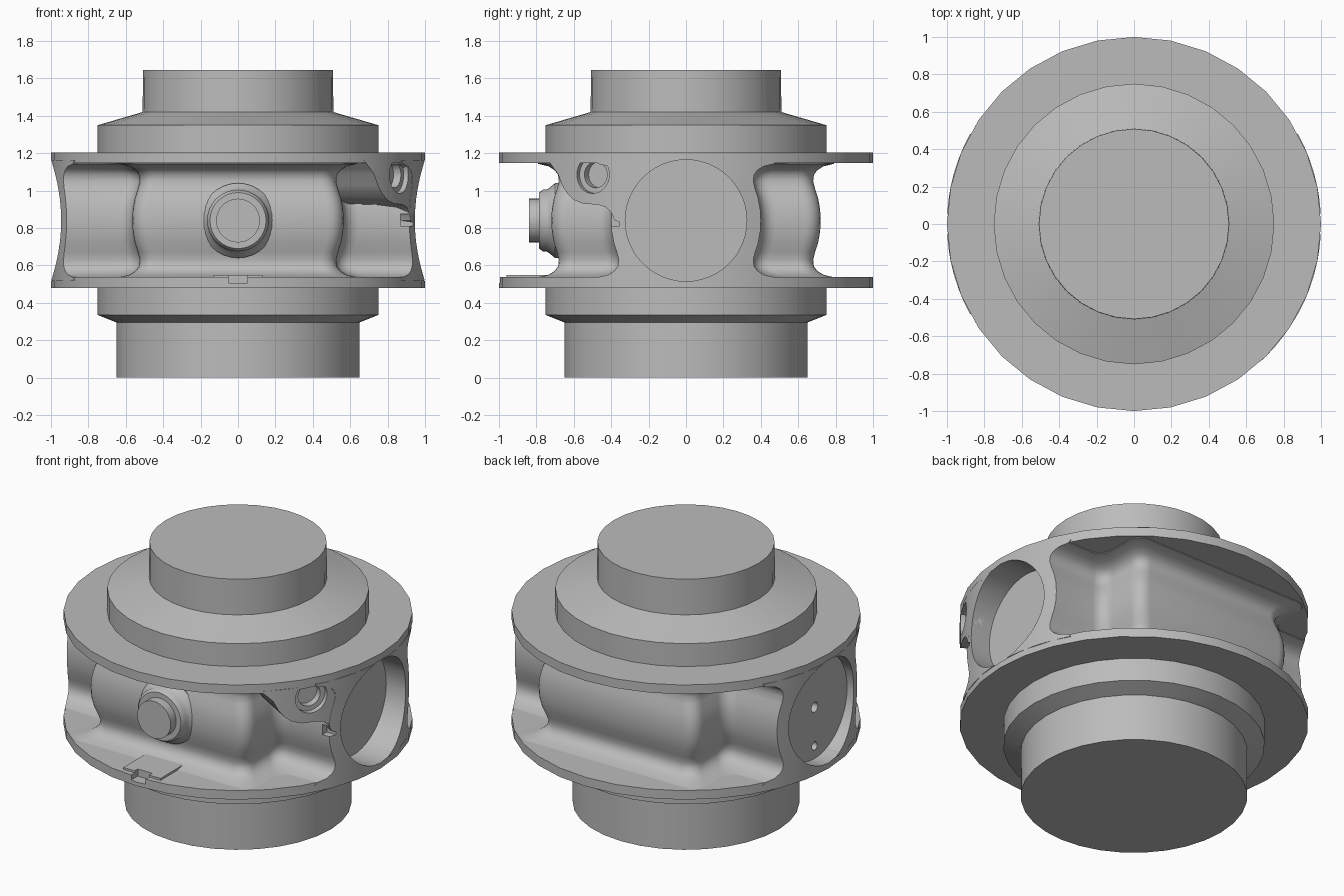
import bpy, bmesh
from math import pi, sin, cos, asin, radians
from mathutils import Matrix, Vector

cube = bpy.data.objects.get("Cube")
if cube:
    bpy.data.objects.remove(cube)

steel = bpy.data.materials.new("plain_grey")
steel.use_nodes = True
GREY = (0.5, 0.5, 0.5, 1)
steel.diffuse_color = GREY
steel.node_tree.nodes["Principled BSDF"].inputs["Base Color"].default_value = GREY

MID = 0.84                      # height of the housing's middle plane
cutters = []


def finish(name, bm, matrix=None):
    bmesh.ops.remove_doubles(bm, verts=bm.verts, dist=1e-5)
    bmesh.ops.recalc_face_normals(bm, faces=bm.faces)
    if matrix:
        bm.transform(matrix)
    mesh = bpy.data.meshes.new(name)
    bm.to_mesh(mesh)
    bm.free()
    mesh.materials.append(steel)
    ob = bpy.data.objects.new(name, mesh)
    bpy.context.collection.objects.link(ob)
    return ob


def lathe(name, profile, segments=32, matrix=None):
    """Revolve (radius, height) points about z."""
    bm = bmesh.new()
    vs = [bm.verts.new((r, 0, z)) for r, z in profile]
    es = [bm.edges.new(pair) for pair in zip(vs, vs[1:])]
    bmesh.ops.spin(bm, geom=vs + es, axis=(0, 0, 1), cent=(0, 0, 0),
                   steps=segments, angle=2 * pi)
    return finish(name, bm, matrix)


def along(direction, origin):
    """Matrix that points local z along a direction."""
    turn = Vector(direction).to_track_quat('Z', 'Y').to_matrix().to_4x4()
    return Matrix.Translation(origin) @ turn


def rod(name, radius, start, end, direction, origin, segments=32):
    return lathe(name, [(0, start), (radius, start), (radius, end), (0, end)],
                 segments, along(direction, origin))


def block(name, low, high):
    bm = bmesh.new()
    bmesh.ops.create_cube(bm, size=1)
    low, high = Vector(low), Vector(high)
    size = high - low
    return finish(name, bm, Matrix.Translation((low + high) / 2) @ Matrix.Diagonal((*size, 1)))


def cutter(ob):
    ob.hide_render = True
    cutters.append(ob)
    return ob


def cut(ob, tool, operation='DIFFERENCE'):
    mod = ob.modifiers.new("cut", 'BOOLEAN')
    mod.operation, mod.solver, mod.object = operation, 'EXACT', tool
    bpy.context.view_layer.objects.active = ob
    bpy.ops.object.modifier_apply(modifier=mod.name)


# Stems, shoulders and flanges
lower = lathe("lower_stem_and_flange",
              [(0, 0), (0.65, 0), (0.65, 0.295), (0.75, 0.335), (0.75, 0.48),
               (1, 0.48), (1, 0.537), (0, 0.537)])
upper = lathe("upper_stem_and_flange",
              [(0, 1.147), (1, 1.147), (1, 1.205), (0.75, 1.205), (0.75, 1.35),
               (0.51, 1.42), (0.508, 1.645), (0, 1.645)])


# Cross-shaped core: its outline swells at mid height and flares into the flanges
def outline(o):
    h, bx, by, fillet, corner = 0.40 + o, 0.565 + o, 0.72 + o, 0.08, 0.08
    q = []
    for i in range(8):
        a = asin(h) * (i + 0.5) / 7.5
        q.append((cos(a), sin(a)))
    for i in range(6):
        a = -pi / 2 - pi / 2 * i / 5
        q.append((bx + fillet + fillet * cos(a), h + fillet + fillet * sin(a)))
    for i in range(6):
        a = pi / 2 * i / 5
        q.append((bx - corner + corner * cos(a), by - corner + corner * sin(a)))
    half = q + [(-x, y) for x, y in reversed(q)]
    return half + [(-x, -y) for x, y in half]


rise = [(0.0, 0.0), (0.06, -0.003), (0.12, -0.014), (0.17, -0.03), (0.21, -0.04),
        (0.245, -0.036), (0.27, -0.017), (0.29, 0.015), (0.303, 0.07), (0.32, 0.08)]
levels = [(-z, o) for z, o in reversed(rise[1:])] + rise
bm = bmesh.new()
rings = [[bm.verts.new((x, y, MID + z)) for x, y in outline(o)] for z, o in levels]
for a, b in zip(rings, rings[1:]):
    for i in range(len(a)):
        j = (i + 1) % len(a)
        bm.faces.new((a[i], a[j], b[j], b[i]))
bm.faces.new(rings[0])
bm.faces.new(rings[-1])
core = finish("core", bm)

# Port lug on the right front, trimmed to the outer radius
az = radians(-30)
radial = Vector((cos(az), sin(az), 0))
tangent = Vector((-sin(az), cos(az), 0))
shape = [(-0.30, 1.16), (-0.27, 1.13), (-0.23, 1.09), (-0.20, 1.03), (-0.165, 0.985),
         (-0.12, 0.95), (-0.06, 0.93), (0.03, 0.925), (0.08, 0.912), (0.115, 0.88),
         (0.13, 0.84), (0.20, 0.82), (0.20, 1.16)]
bm = bmesh.new()
face = bm.faces.new([bm.verts.new(radial * 0.5 + tangent * t + Vector((0, 0, z)))
                     for t, z in shape])
out = bmesh.ops.extrude_face_region(bm, geom=[face])
bmesh.ops.translate(bm, vec=radial * 0.6,
                    verts=[v for v in out["geom"] if isinstance(v, bmesh.types.BMVert)])
lug = finish("port_lug", bm)
cut(lug, cutter(rod("lug_trim", 0.999, 0, 2, (0, 0, 1), (0, 0, 0), 96)), 'INTERSECT')
port = (0, 0, 1.085)
cut(lug, cutter(rod("port_counterbore", 0.10, 0.965, 1.2, radial, port)))
cut(lug, cutter(rod("port_hole", 0.07, 0.92, 1.2, radial, port)))

# Round side openings: deep on one side, shallow on the other
centre = (0, 0, MID)
for side, floor in ((1, 0.81), (-1, 0.90)):
    tool = cutter(rod("side_opening", 0.325, floor, 1.3, (side, 0, 0), centre, 48))
    for ob in (core, lower, upper) + ((lug,) if side > 0 else ()):
        cut(ob, tool)

# Three small holes in the shallow opening's floor
for dz, r in ((-0.245, 0.026), (0, 0.032), (0.245, 0.026)):
    cut(core, cutter(rod("pin_hole", r, 0.8, 1.1, (-1, 0, 0), (0, 0, MID + dz), 16)))

# Small slot at the edge of the deep opening's rim
cut(core, cutter(block("rim_slot", (0.87, -0.45, 0.81), (1.1, -0.355, 0.875))))

# Front hub, stepped
hub = lathe("front_hub", [(0, 0.6), (0.20, 0.6), (0.20, 0.70), (0.175, 0.73), (0.165, 0.745),
                          (0.165, 0.765), (0.15, 0.785), (0.117, 0.785), (0.117, 0.84),
                          (0, 0.84)], 32, along((0, -1, 0), centre))

# Notched pad on the lower flange
pad = block("flange_pad", (-0.13, -0.96, 0.50), (0.13, -0.70, 0.55))
notch = cutter(block("flange_notch", (-0.05, -1.1, 0.505), (0.05, -0.93, 0.7)))
for ob in (pad, lower):
    cut(ob, notch)

# Remove the tools and shade the parts
for ob in cutters:
    bpy.data.objects.remove(ob)
for ob in (lower, upper, core, lug, hub, pad):
    bpy.ops.object.select_all(action='DESELECT')
    ob.select_set(True)
    bpy.context.view_layer.objects.active = ob
    bpy.ops.object.shade_smooth_by_angle(angle=radians(38))
